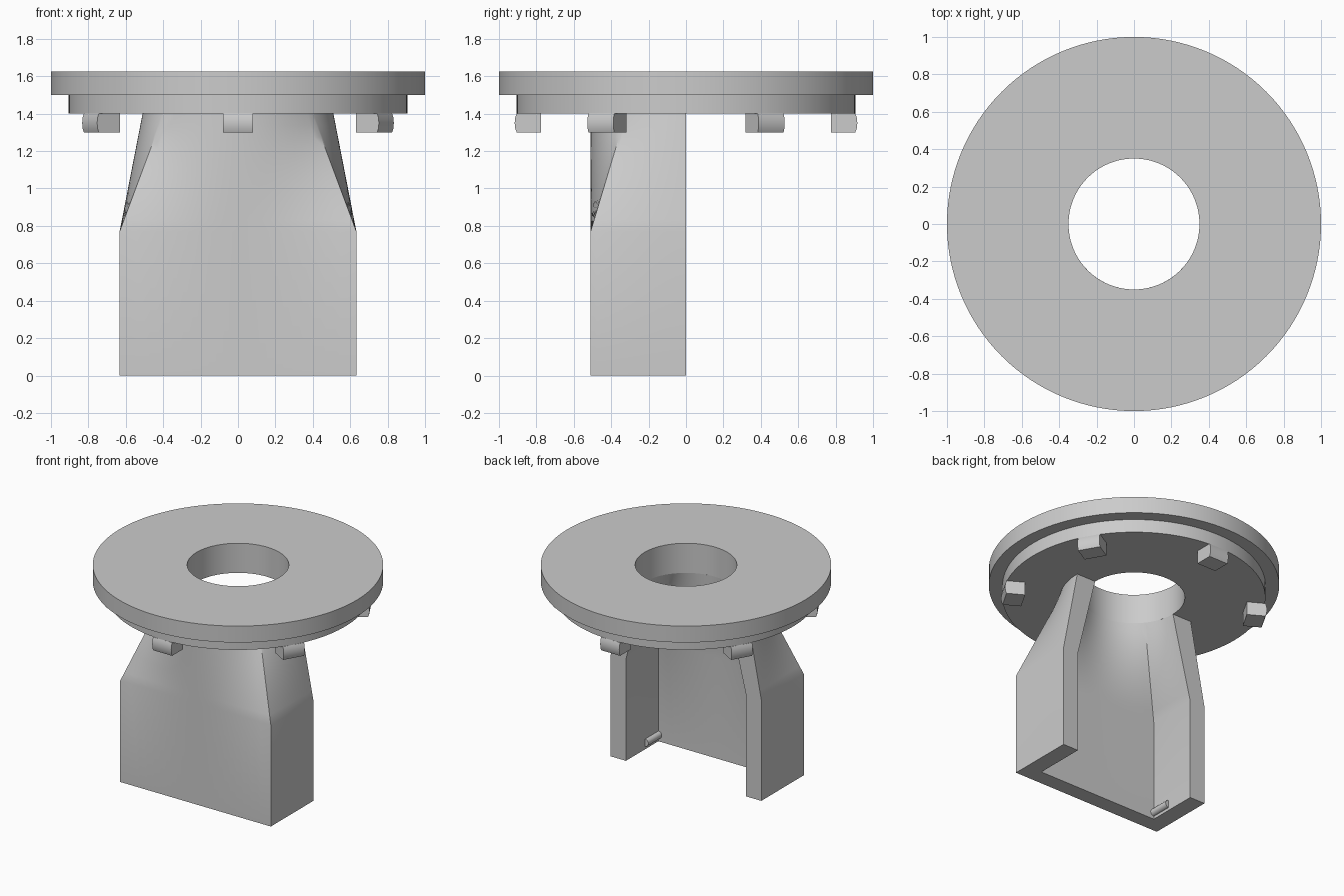
import bpy, bmesh
from math import pi, cos, sin, atan2, radians

cube = bpy.data.objects.get("Cube")
if cube:
    bpy.data.objects.remove(cube, do_unlink=True)

GREY = (0.6, 0.6, 0.6, 1)
grey = bpy.data.materials.new("plain grey")
grey.use_nodes = True
grey.diffuse_color = GREY
grey.node_tree.nodes["Principled BSDF"].inputs["Base Color"].default_value = GREY


def finish(name, bm, angle=25):
    """Turn a bmesh into a shaded object."""
    bmesh.ops.recalc_face_normals(bm, faces=bm.faces)
    mesh = bpy.data.meshes.new(name)
    bm.to_mesh(mesh)
    bm.free()
    mesh.materials.append(grey)
    obj = bpy.data.objects.new(name, mesh)
    bpy.context.collection.objects.link(obj)
    bpy.ops.object.select_all(action='DESELECT')
    obj.select_set(True)
    bpy.context.view_layer.objects.active = obj
    bpy.ops.object.shade_smooth_by_angle(angle=radians(angle))
    return obj


def bridge(bm, a, b):
    """Quads between two closed loops of equal length."""
    for i in range(len(a)):
        j = (i + 1) % len(a)
        bm.faces.new((a[i], a[j], b[j], b[i]))


# Stepped round flange with a central hole
PROFILE = [(0.35, 1.4), (0.905, 1.4), (0.905, 1.5),
           (1.0, 1.5), (1.0, 1.625), (0.35, 1.625)]
SEGMENTS = 128
bm = bmesh.new()
loops = [[bm.verts.new((r * cos(2 * pi * k / SEGMENTS), r * sin(2 * pi * k / SEGMENTS), z))
          for r, z in PROFILE] for k in range(SEGMENTS)]
for k in range(SEGMENTS):
    bridge(bm, loops[k], loops[(k + 1) % SEGMENTS])
finish("flange", bm)

# Six locking lugs under the rim, each with a rounded outer face
LUG = [(0.775, 1.4), (0.905, 1.4), (0.913, 1.38), (0.916, 1.35),
       (0.913, 1.32), (0.905, 1.3), (0.775, 1.3)]
for n in range(6):
    a = radians(30 + 60 * n)
    bm = bmesh.new()
    sides = [[bm.verts.new((r * cos(a) - w * sin(a), r * sin(a) + w * cos(a), z))
              for r, z in LUG] for w in (-0.08, 0.08)]
    bridge(bm, *sides)
    for side in sides:
        bm.faces.new(side)
    finish(f"lug_{n + 1}", bm)


# Half duct: a thick open-backed channel blending from rectangle to circle
def outline(half_x, depth, radius, t, steps=24):
    """Half section; t = 0 is the rectangle, t = 1 is the circle."""
    corner = atan2(depth, half_x)
    stops = [0, corner, pi - corner, pi]
    angles = [stops[s] + (stops[s + 1] - stops[s]) * k / steps
              for s in range(3) for k in range(steps)] + [pi]
    points = []
    for a in angles:
        reach = min(half_x / max(abs(cos(a)), 1e-6), depth / max(sin(a), 1e-6))
        d = reach * (1 - t) + radius * t
        points.append((d * cos(a), -d * sin(a)))
    return points


BEND, TOP, LEVELS = 0.77, 1.4, 10
sections = [(0, 0)] + [(BEND + (TOP - BEND) * k / LEVELS, k / LEVELS)
                       for k in range(LEVELS + 1)]
bm = bmesh.new()
loops = []
for z, t in sections:
    outer = outline(0.633, 0.51, 0.51, t)
    inner = outline(0.505, 0.39, 0.35, t)
    loops.append([bm.verts.new((x, y, z)) for x, y in outer + inner[::-1]])
for low, high in zip(loops, loops[1:]):
    bridge(bm, low, high)
for loop in (loops[0], loops[-1]):
    half = len(loop) // 2
    for i in range(half - 1):
        bm.faces.new((loop[i], loop[i + 1], loop[-2 - i], loop[-1 - i]))
finish("duct", bm)

# Small retaining ridges near the foot of each inner side wall
for name, s in (("left_ridge", 1), ("right_ridge", -1)):
    bm = bmesh.new()
    ends = [[bm.verts.new((s * 0.505 + 0.028 * cos(2 * pi * k / 16), y,
                           0.05 + 0.028 * sin(2 * pi * k / 16)))
             for k in range(16)] for y in (-0.4, -0.23)]
    bridge(bm, *ends)
    for end in ends:
        bm.faces.new(end)
    finish(name, bm)
